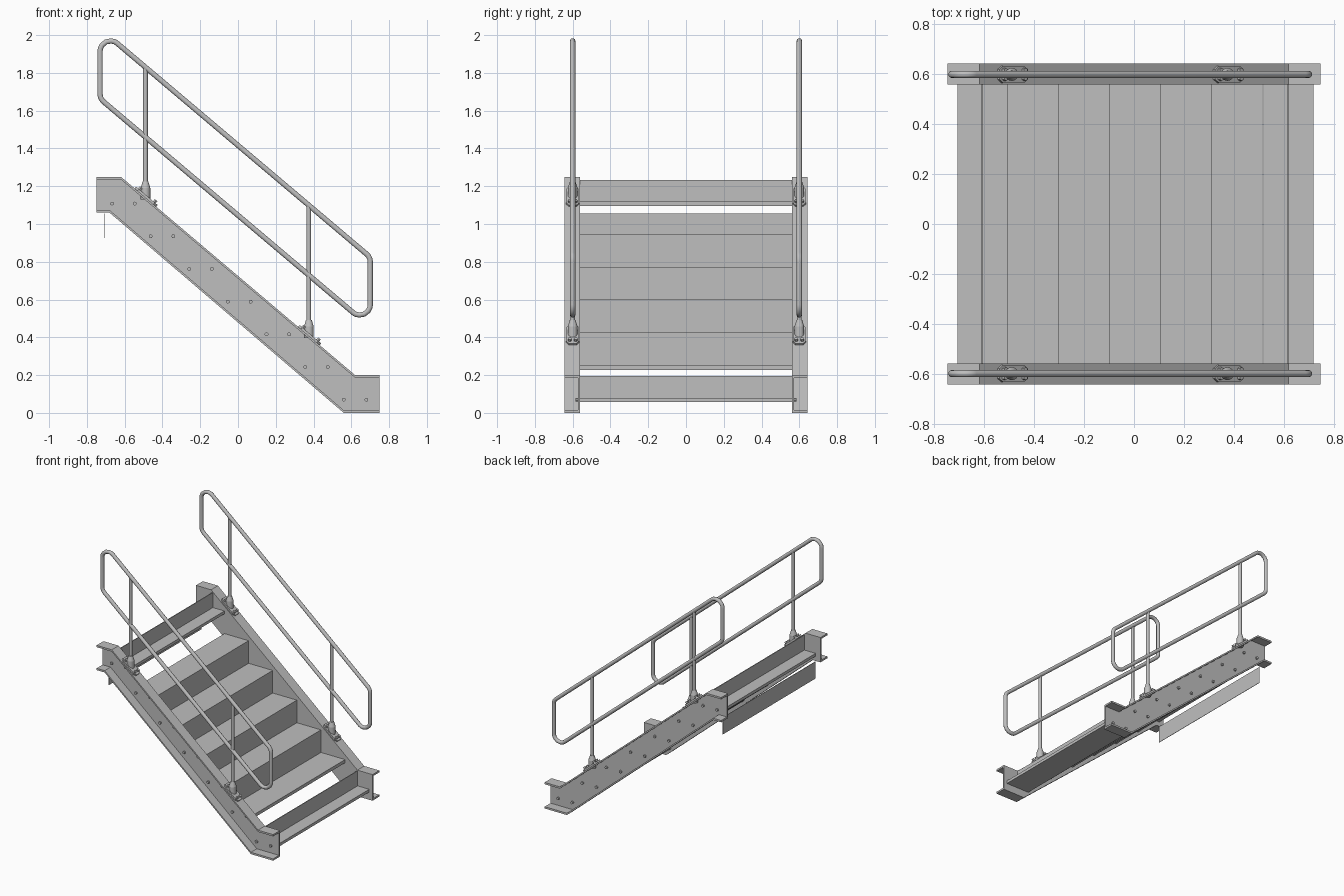
import bpy, bmesh, math
from mathutils import Vector, Matrix

cube = bpy.data.objects.get("Cube")
if cube:
    bpy.data.objects.remove(cube, do_unlink=True)

steel = bpy.data.materials.new("grey_steel")
steel.use_nodes = True
GREY = (0.52, 0.52, 0.52, 1)
steel.diffuse_color = GREY
steel.node_tree.nodes["Principled BSDF"].inputs["Base Color"].default_value = GREY


def finish(name, bm, smooth=False):
    bmesh.ops.recalc_face_normals(bm, faces=bm.faces)
    mesh = bpy.data.meshes.new(name)
    bm.to_mesh(mesh)
    bm.free()
    mesh.materials.append(steel)
    ob = bpy.data.objects.new(name, mesh)
    bpy.context.collection.objects.link(ob)
    if smooth:
        bpy.ops.object.select_all(action='DESELECT')
        ob.select_set(True)
        bpy.context.view_layer.objects.active = ob
        bpy.ops.object.shade_smooth_by_angle(angle=math.radians(40))
    return ob


def add_prism(bm, pts, y0, y1):
    """Extrude an xz outline from y0 to y1."""
    face = bm.faces.new([bm.verts.new((x, y0, z)) for x, z in pts])
    new = bmesh.ops.extrude_face_region(bm, geom=[face])["geom"]
    verts = [v for v in new if isinstance(v, bmesh.types.BMVert)]
    bmesh.ops.translate(bm, verts=verts, vec=(0, y1 - y0, 0))


def add_box(bm, x0, x1, y0, y1, z0, z1):
    add_prism(bm, [(x0, z0), (x1, z0), (x1, z1), (x0, z1)], y0, y1)


def add_cone(bm, a, b, r1, r2, seg=16):
    a, b = Vector(a), Vector(b)
    rot = (b - a).to_track_quat('Z', 'Y').to_matrix().to_4x4()
    bmesh.ops.create_cone(bm, cap_ends=True, segments=seg, radius1=r1, radius2=r2,
                          depth=(b - a).length,
                          matrix=Matrix.Translation((a + b) / 2) @ rot)


def rounded(corners, r, n=8):
    """Closed xz loop with arcs of radius r at the corners."""
    out = []
    for i, c in enumerate(corners):
        c = Vector(c)
        u = (Vector(corners[i - 1]) - c).normalized()
        v = (Vector(corners[(i + 1) % len(corners)]) - c).normalized()
        half = u.angle(v) / 2
        centre = c + (u + v).normalized() * (r / math.sin(half))
        p = c + u * (r / math.tan(half)) - centre
        q = c + v * (r / math.tan(half)) - centre
        for k in range(n + 1):
            t = k / n
            out.append(centre + (p * (1 - t) + q * t).normalized() * r)
    return out


STEP_X, STEP_Z = 0.2045, 0.173
FRONT_X, LOW_Z = 0.72, 0.08          # nosing and height of the lowest tread
IN, OUT, MID = 0.56, 0.643, 0.60     # channel and handrail positions in y
TOP = [(-0.748, 1.25), (-0.62, 1.25), (0.62, 0.20), (0.748, 0.20)]
BOTTOM = [(-0.748, 1.06), (-0.68, 1.06), (0.56, 0.0), (0.748, 0.0)]
SLOPE = -0.845
T = 0.014

for side, s in (("left", 1), ("right", -1)):
    side = "back" if s > 0 else "front"

    # Outward-facing channel stringer
    bm = bmesh.new()
    add_prism(bm, TOP + BOTTOM[::-1], s * IN, s * (IN + 0.012))
    add_prism(bm, TOP + [(x, z - T) for x, z in TOP[::-1]], s * IN, s * OUT)
    add_prism(bm, BOTTOM + [(x, z + T) for x, z in BOTTOM[::-1]], s * IN, s * OUT)
    finish(side + "_stringer", bm)

    # Tread bolts, two per tread
    bm = bmesh.new()
    for k in range(7):
        for dx in (-0.04, -0.16):
            x, z = FRONT_X - k * STEP_X + dx, 0.07 + k * STEP_Z
            add_cone(bm, (x, s * (IN - 0.004), z), (x, s * (IN + 0.024), z), 0.010, 0.010, 10)
    finish(side + "_tread_bolts", bm)

    # Handrail loop
    def line(x, z):
        return (x, z + SLOPE * (x + 0.49))
    path = rounded([line(-0.73, 1.83), line(0.70, 1.83),
                    line(0.70, 1.46), line(-0.73, 1.46)], 0.055)
    curve = bpy.data.curves.new(side + "_handrail", 'CURVE')
    curve.dimensions = '3D'
    curve.bevel_depth = 0.0145
    curve.bevel_resolution = 3
    sp = curve.splines.new('POLY')
    sp.points.add(len(path) - 1)
    for p, q in zip(sp.points, path):
        p.co = (q.x, s * MID, q.y, 1)
    sp.use_cyclic_u = True
    curve.materials.append(steel)
    rail = bpy.data.objects.new(side + "_handrail", curve)
    bpy.context.collection.objects.link(rail)

    # Posts with sockets and sloping bolted foot plates
    for i, x in enumerate((-0.49, 0.375)):
        foot = 1.25 - (x + 0.62) * 1.05 / 1.24
        y = s * MID
        bm = bmesh.new()
        add_cone(bm, (x, y, foot), (x, y, 1.83 + SLOPE * (x + 0.49)), 0.0125, 0.0125)
        add_cone(bm, (x, y, foot - 0.01), (x, y, foot + 0.05), 0.026, 0.026)
        add_cone(bm, (x, y, foot + 0.05), (x, y, foot + 0.085), 0.026, 0.015)
        finish(f"{side}_post_{i + 1}", bm, True)

        bm = bmesh.new()
        outline = [(-0.075, -0.02), (-0.055, -0.034), (0.055, -0.034), (0.075, -0.02),
                   (0.075, 0.02), (0.055, 0.034), (-0.055, 0.034), (-0.075, 0.02)]
        face = bm.faces.new([bm.verts.new((a, b, 0)) for a, b in outline])
        ext = bmesh.ops.extrude_face_region(bm, geom=[face])["geom"]
        bmesh.ops.translate(bm, vec=(0, 0, 0.012),
                            verts=[v for v in ext if isinstance(v, bmesh.types.BMVert)])
        for dx in (-0.052, 0.052):
            for dy in (-0.016, 0.016):
                add_cone(bm, (dx, dy, 0.01), (dx, dy, 0.026), 0.010, 0.010, 6)
        bm.transform(Matrix.Translation((x, y, foot)) @
                     Matrix.Rotation(math.atan2(1.05, 1.24), 4, 'Y'))
        finish(f"{side}_foot_plate_{i + 1}", bm)

# Bottom and top treads: flat plate with a central upright
for name, k in (("bottom_tread", 0), ("top_tread", 6)):
    x, z = FRONT_X - k * STEP_X, LOW_Z + k * STEP_Z
    bm = bmesh.new()
    add_box(bm, x - 0.2, x, -IN, IN, z - 0.022, z)
    add_box(bm, x - 0.104, x - 0.098, -IN, IN, z, z + 0.115)
    finish(name, bm)

# Middle treads, each with a riser up to the next one
for k in range(1, 6):
    x, z = FRONT_X - k * STEP_X, LOW_Z + k * STEP_Z
    bm = bmesh.new()
    add_box(bm, x - STEP_X, x, -IN, IN, z - 0.008, z)
    add_box(bm, x - 0.006, x, -IN, IN, z - 0.025, z - 0.008)
    if k < 5:
        add_box(bm, x - STEP_X - 0.006, x - STEP_X, -IN, IN, z, z + STEP_Z - 0.025)
    finish(f"tread_{k + 1}", bm)

# Thin plate below the top tread
bm = bmesh.new()
add_box(bm, -0.706, -0.703, -IN, IN, 0.925, 1.055)
finish("rear_plate", bm)
